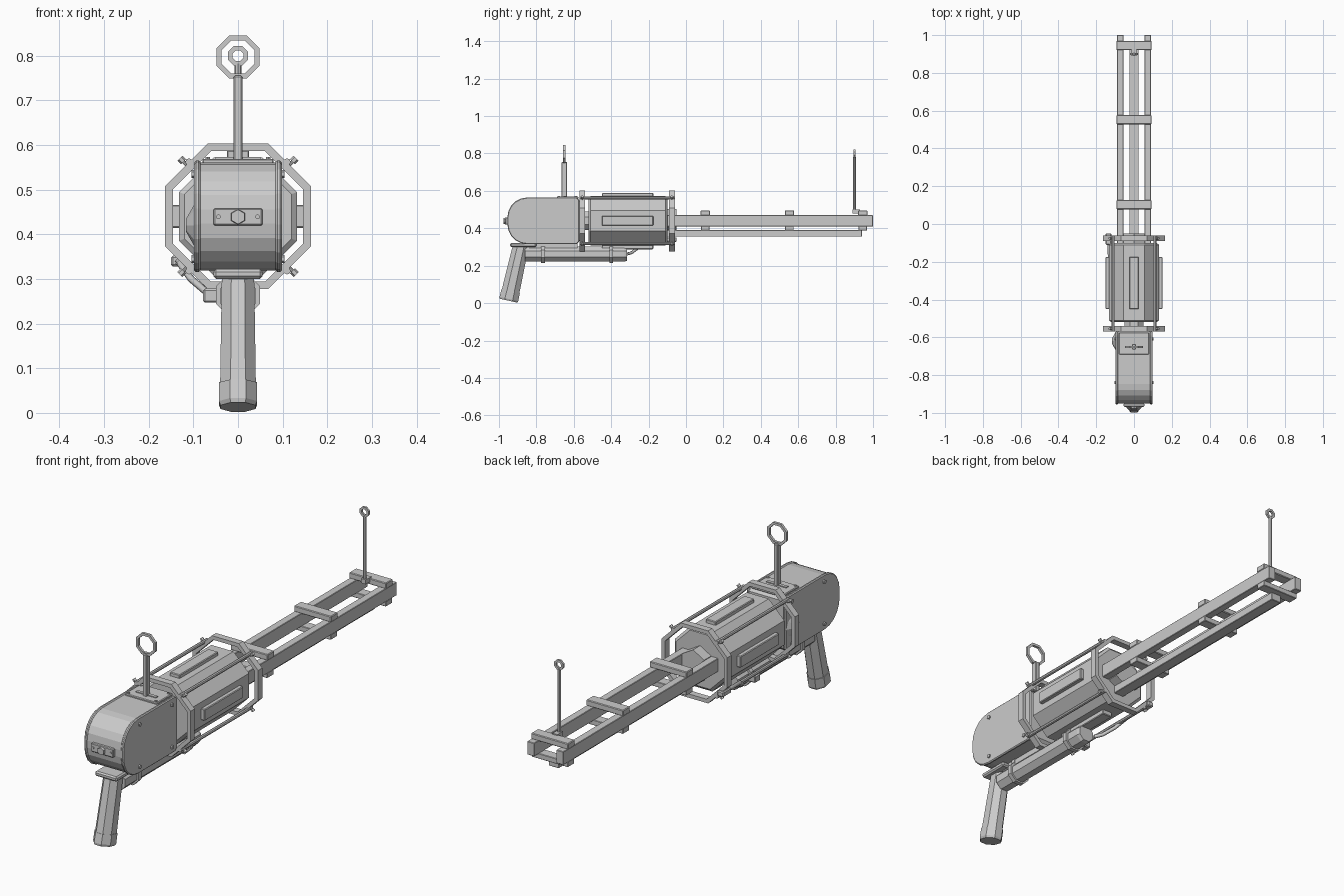
import bpy, bmesh
from math import pi, cos, sin, tan
from mathutils import Vector, Matrix

if "Cube" in bpy.data.objects:
    bpy.data.objects.remove(bpy.data.objects["Cube"])

CZ = 0.44  # height of the main axis


def finish(name, bm, bevel=0):
    bmesh.ops.recalc_face_normals(bm, faces=bm.faces[:])
    me = bpy.data.meshes.new(name)
    bm.to_mesh(me)
    bm.free()
    ob = bpy.data.objects.new(name, me)
    bpy.context.collection.objects.link(ob)
    if bevel:
        m = ob.modifiers.new("bevel", 'BEVEL')
        m.width, m.segments, m.limit_method = bevel, 1, 'ANGLE'
    return ob


def box(name, x, y, z, bevel=0):
    bm = bmesh.new()
    bmesh.ops.create_cube(bm, size=1)
    for v in bm.verts:
        v.co = [a + (b - a) * (c + .5) for (a, b), c in zip((x, y, z), v.co)]
    return finish(name, bm, bevel)


def loft(name, sections, bevel=0, loop=False):
    """Skin a list of equal-sized point rings; cap the ends unless looped."""
    bm = bmesh.new()
    rings = [[bm.verts.new(p) for p in s] for s in sections]
    n = len(rings[0])
    for a, b in zip(rings, rings[1:] + rings[:1] if loop else rings[1:]):
        for i in range(n):
            bm.faces.new((a[i], a[(i + 1) % n], b[(i + 1) % n], b[i]))
    if not loop:
        bm.faces.new(rings[0])
        bm.faces.new(rings[-1])
    return finish(name, bm, bevel)


def ngon(r, y, n=8, cx=0, cz=CZ, flat=True):
    """Polygon around a y axis; r is the apothem when flat."""
    off = pi / n if flat else 0
    r = r / cos(pi / n) if flat else r
    return [(cx + r * cos(2 * pi * i / n + off), y, cz + r * sin(2 * pi * i / n + off)) for i in range(n)]


def prism(name, steps, n=8, cx=0, cz=CZ, flat=True):
    return loft(name, [ngon(r, y, n, cx, cz, flat) for y, r in steps])


def ring(name, ro, ri, y0, y1, cz=CZ):
    return loft(name, [ngon(ro, y0, cz=cz), ngon(ro, y1, cz=cz), ngon(ri, y1, cz=cz), ngon(ri, y0, cz=cz)], loop=True)


def rod(name, a, b, r, n=8):
    a, b = Vector(a), Vector(b)
    bm = bmesh.new()
    rot = (b - a).to_track_quat('Z', 'Y').to_matrix().to_4x4()
    bmesh.ops.create_cone(bm, cap_ends=True, segments=n, radius1=r, radius2=r, depth=(b - a).length,
                          matrix=Matrix.Translation((a + b) / 2) @ rot)
    return finish(name, bm)


def side_profile(name, pts, x0, x1, bevel=0):
    return loft(name, [[(x, y, z) for y, z in pts] for x in (x0, x1)], bevel)


# Rear housing: rounded at the back, with two cheek plates
def housing(r, inset):
    yb, zb, zt = -0.955 + inset, 0.315 + inset, 0.565 - inset
    back = []
    for i in range(6):
        a = pi / 2 + i * pi / 10
        back.append((yb + r + r * cos(a), zt - r + r * sin(a)))
    for i in range(6):
        a = pi + i * pi / 10
        back.append((yb + r + r * cos(a), zb + r + r * sin(a)))
    return back + [(-0.585, zb), (-0.57, zb + .015), (-0.57, zt - .015), (-0.585, zt)]


side_profile("housing_body", housing(.105, .004), -.086, .086)
for s in (-1, 1):
    side_profile("housing_cheek", housing(.107, 0), s * .084, s * .098, .004)
    for y, z in ((-.61, .535), (-.61, .345), (-.84, .535), (-.84, .345)):
        rod("cheek_bolt", (s * .095, y, z), (s * .104, y, z), .009, 6)
box("housing_lid", (-.08, .08), (-.69, -.575), (.558, .569), .003)
for x in (-.068, .068):
    for y in (-.68, -.59):
        rod("lid_screw", (x, y, .565), (x, y, .573), .006, 6)

# Rear plate with hexagonal bolt
box("rear_plate", (-.055, .055), (-.966, -.95), (.42, .458), .003)
prism("rear_bolt", [(-.977, .014), (-.96, .016)], 6, 0, .439)
for x in (-.044, .044):
    prism("rear_screw", [(-.970, .005), (-.96, .005)], 8, x, .439)

# Left pivot disc and side knob
bm = bmesh.new()
bmesh.ops.create_cone(bm, cap_ends=True, segments=8, radius1=.05, radius2=.015, depth=.02,
                      matrix=Matrix.Translation((-.106, -.62, .42)) @ Matrix.Rotation(-pi / 2, 4, 'Y'))
finish("left_pivot", bm)

# Drum, its necks and the raised panels
prism("drum", [(-.52, .12), (-.51, .132), (-.11, .132), (-.10, .12)])
prism("rear_neck", [(-.575, .05), (-.515, .05)])
prism("front_boss", [(-.105, .055), (-.05, .055)], 6)
PY = (-.45, -.175)
box("drum_panel_top", (-.025, .025), PY, (CZ + .125, CZ + .148), .003)
box("drum_panel_bottom", (-.025, .025), PY, (CZ - .152, CZ - .125), .003)
for s in (-1, 1):
    box("drum_panel_side", sorted((s * .125, s * .15)), PY, (CZ - .026, CZ + .026), .003)

# Octagonal cage: two rings, four rods, radial bolts
for y in (-.555, -.075):
    ring("cage_ring", .163, .146, y - .015, y + .015)
d = .118
for sx in (-1, 1):
    for sz in (-1, 1):
        rod("cage_rod", (sx * .11, -.57, CZ + sz * .122), (sx * .11, -.06, CZ + sz * .122), .008)
        for y in (-.555, -.075):
            rod("cage_bolt", (sx * .108, y, CZ + sz * .108), (sx * .126, y, CZ + sz * .126), .004)
            rod("cage_bolt_head", (sx * .122, y, CZ + sz * .122), (sx * .130, y, CZ + sz * .130), .008, 6)

# Barrel rails and cross bars
for s in (-1, 1):
    box("side_rail", sorted((s * .055, s * .09)), (-.11, 1), (.41, .47), .002)
box("lower_rail", (-.025, .025), (-.11, .94), (.355, .39), .002)
for y in (.103, .553, .945):
    box("cross_bar_top", (-.092, .092), (y - .025, y + .025), (.468, .495), .003)
    box("cross_bar_bottom", (-.09, .09), (y - .023, y + .023), (.388, .412), .002)

# Sights: post plus octagonal ring
rod("front_sight_post", (0, .9, .495), (0, .9, .782), .008)
box("front_sight_foot", (-.012, .012), (.89, .93), (.48, .5))
ring("front_sight_ring", .022, .012, .895, .905, .80)
box("rear_sight_post", (-.010, .010), (-.665, -.635), (.56, .755), .003)
box("rear_sight_foot", (-.05, .05), (-.655, -.64), (.56, .573))
ring("rear_sight_ring", .048, .037, -.657, -.645, .797)

# Under tube with bands and mounts
prism("under_tube", [(-.86, .04), (-.33, .04), (-.315, .036)], 8, 0, .262)
for y in (-.765, -.40):
    prism("tube_band", [(y - .01, .049), (y + .01, .049)], 8, 0, .264)
    box("tube_mount", (-.03, .03), (y - .01, y + .01), (.29, .325))
box("tube_spine", (-.025, .025), (-.84, -.58), (.295, .325))

# Feed hose on the lower left with end fittings
path = [(-.045, -.315, .262), (-.07, -.29, .27), (-.105, -.25, .30), (-.13, -.2, .335), (-.135, -.06, .34)]
cu = bpy.data.curves.new("feed_hose", 'CURVE')
cu.dimensions, cu.bevel_depth, cu.bevel_resolution = '3D', .008, 1
sp = cu.splines.new('POLY')
sp.points.add(len(path) - 1)
for p, c in zip(sp.points, path):
    p.co = (*c, 1)
bpy.context.collection.objects.link(bpy.data.objects.new("feed_hose", cu))
box("hose_fitting_front", (-.15, -.12), (-.11, -.05), (.328, .352), .004)
box("tube_latch", (-.078, -.04), (-.42, -.38), (.247, .278), .004)

# Pistol grip: tilted octagonal loft with a flared butt cap
top, low = Vector((0, -.882, .312)), Vector((0, -.949, .013))
axis = (low - top).normalized()
depth_dir = axis.cross(Vector((1, 0, 0)))


def grip_section(t, hx, hd):
    c = top.lerp(low, t)
    k = tan(pi / 8)
    pts = [(1, k), (k, 1), (-k, 1), (-1, k), (-1, -k), (-k, -1), (k, -1), (1, -k)]
    return [c + Vector((hx * a, 0, 0)) + depth_dir * hd * b for a, b in pts]


loft("grip", [grip_section(t, a, b) for t, a, b in ((0, .036, .042), (.4, .038, .045), (.85, .040, .048))])
loft("grip_butt", [grip_section(t, a, b) for t, a, b in ((.83, .043, .05), (.97, .043, .051), (1, .039, .048))])
box("grip_plate", (-.055, .055), (-.94, -.80), (.300, .322), .006)
